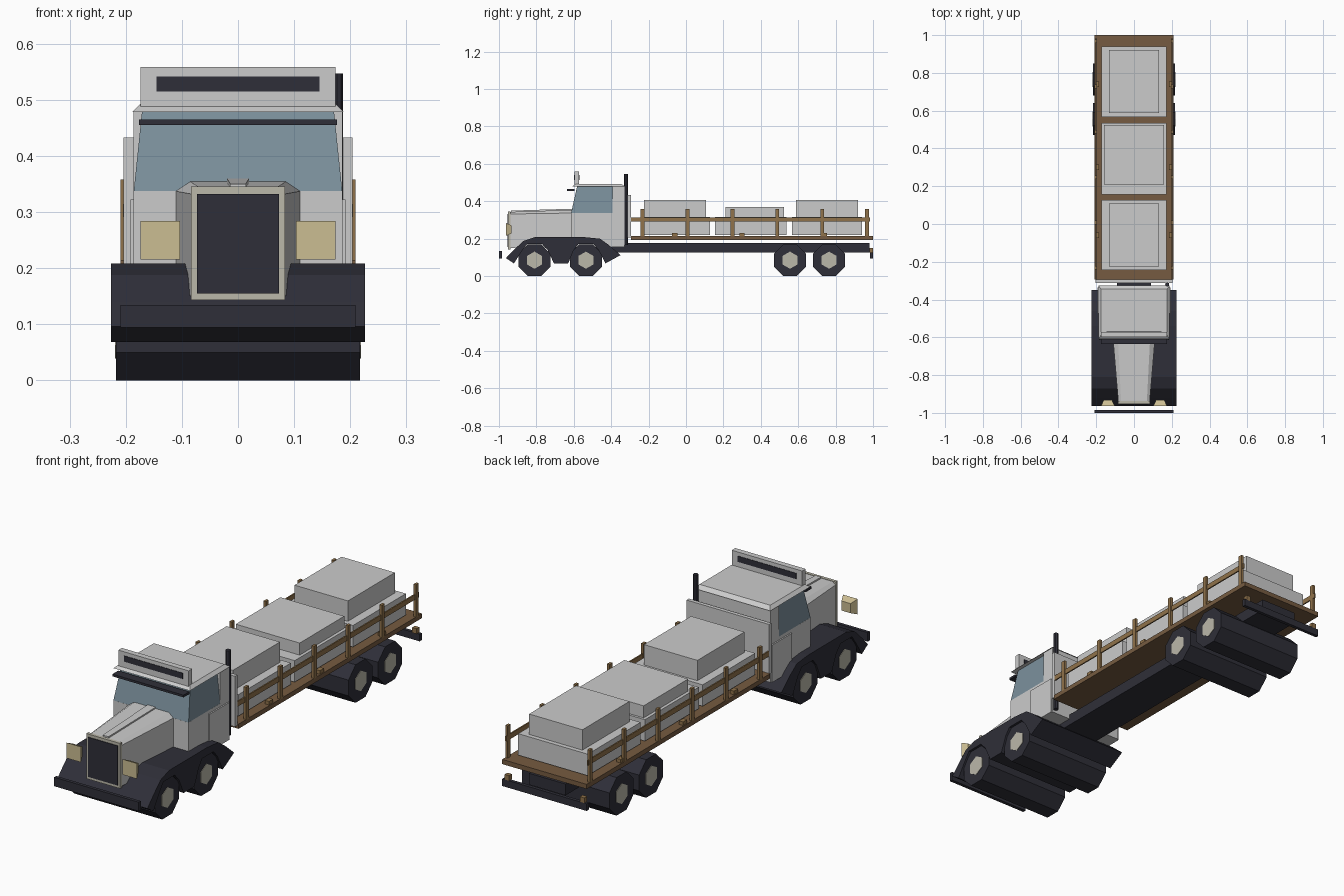
import bpy, bmesh, math
from mathutils import Matrix

if "Cube" in bpy.data.objects:
    bpy.data.objects.remove(bpy.data.objects["Cube"])


def mat(name, r, g, b):
    m = bpy.data.materials.new(name)
    m.diffuse_color = (r, g, b, 1)
    m.use_nodes = True
    m.node_tree.nodes["Principled BSDF"].inputs["Base Color"].default_value = m.diffuse_color
    return m


PAINT = mat("pale grey", 0.60, 0.60, 0.60)
DARK = mat("charcoal", 0.028, 0.028, 0.040)
GLASS = mat("blue glass", 0.20, 0.28, 0.335)
TRIM = mat("stone trim", 0.50, 0.48, 0.40)
LAMP = mat("cream lamp", 0.60, 0.51, 0.29)
PLANK = mat("brown plank", 0.18, 0.105, 0.052)
RAIL = mat("tan timber", 0.28, 0.17, 0.07)


def finish(name, bm, material):
    bmesh.ops.recalc_face_normals(bm, faces=bm.faces)
    me = bpy.data.meshes.new(name)
    bm.to_mesh(me)
    bm.free()
    me.materials.append(material)
    ob = bpy.data.objects.new(name, me)
    bpy.context.collection.objects.link(ob)
    return ob


def loft(name, rings, material):
    """Join closed rings of equal length and cap both ends."""
    bm = bmesh.new()
    vs = [[bm.verts.new(p) for p in ring] for ring in rings]
    n = len(vs[0])
    for a, b in zip(vs, vs[1:]):
        for i in range(n):
            bm.faces.new((a[i], a[(i + 1) % n], b[(i + 1) % n], b[i]))
    bm.faces.new(vs[0][::-1])
    bm.faces.new(vs[-1])
    return finish(name, bm, material)


def rect(x0, x1, y0, y1, z):
    return [(x0, y0, z), (x1, y0, z), (x1, y1, z), (x0, y1, z)]


def box(name, x, y, z, material):
    return loft(name, [rect(*x, *y, z[0]), rect(*x, *y, z[1])], material)


def wide(name, half, y, z, material):
    return box(name, (-half, half), y, z, material)


def drum(name, sides, radius, half, y, z, turn, material):
    """Prism lying along x."""
    ring = [(y + radius * math.cos(turn + i * math.tau / sides),
             z + radius * math.sin(turn + i * math.tau / sides)) for i in range(sides)]
    return loft(name, [[(x, *p) for p in ring] for x in (-half, half)], material)


# Wheels: full-width octagonal rollers with hexagonal hubs
for y in (-0.81, -0.535, 0.556, 0.765):
    drum("wheel", 8, 0.092, 0.217, y, 0.085, math.pi / 8, DARK)
    drum("hub", 6, 0.046, 0.219, y, 0.085, math.pi / 2, TRIM)

# Fenders: one profile arching over both front axles
fender = [(-0.963, 0.096), (-0.92, 0.068), (-0.88, 0.13), (-0.85, 0.172), (-0.77, 0.172),
          (-0.74, 0.14), (-0.706, 0.068), (-0.63, 0.068), (-0.60, 0.14), (-0.575, 0.172),
          (-0.495, 0.172), (-0.468, 0.14), (-0.43, 0.068), (-0.35, 0.112), (-0.415, 0.168),
          (-0.46, 0.20), (-0.54, 0.208), (-0.81, 0.208), (-0.87, 0.188), (-0.92, 0.14)]
loft("fenders", [[(x, *p) for p in fender] for x in (-0.226, 0.226)], DARK)

# Chassis and bumpers
wide("chassis", 0.09, (-0.62, 0.98), (0.125, 0.176), DARK)
wide("front_bumper", 0.209, (-1.0, -0.985), (0.094, 0.134), DARK)
wide("rear_bumper", 0.209, (0.985, 1.0), (0.095, 0.127), DARK)

# Hood: tapered six-sided loft with a raised centre strip
hood = []
for y, w, z, wt, zt in ((-0.942, 0.083, 0.332, 0.068, 0.343),
                        (-0.61, 0.111, 0.337, 0.085, 0.354)):
    hood.append([(-w, y, 0.15), (w, y, 0.15), (w, y, z), (wt, y, zt), (-wt, y, zt), (-w, y, z)])
loft("hood", hood, PAINT)
loft("hood_strip", [[(-w, y, z - 0.02), (w, y, z - 0.02), (w, y, z), (-w, y, z)]
                    for y, w, z in ((-0.935, 0.014, 0.350), (-0.61, 0.02, 0.360))], PAINT)

# Grille
wide("grille_frame", 0.084, (-0.952, -0.938), (0.143, 0.345), TRIM)
wide("grille", 0.073, (-0.955, -0.95), (0.155, 0.332), DARK)

# Cab: lower body, tapered glasshouse, rear wall, bevelled roof
wide("cab_body", 0.186, (-0.615, -0.33), (0.155, 0.337), PAINT)
loft("cab_glass", [rect(-0.186, 0.186, -0.615, -0.385, 0.335),
                   rect(-0.171, 0.171, -0.582, -0.385, 0.48)], GLASS)
wide("cab_rear", 0.186, (-0.392, -0.33), (0.335, 0.48), PAINT)
loft("roof", [rect(-0.189, 0.189, -0.61, -0.325, 0.478),
              rect(-0.175, 0.175, -0.59, -0.345, 0.492)], PAINT)
wide("roof_board", 0.174, (-0.597, -0.572), (0.488, 0.558), PAINT)
wide("roof_board_panel", 0.145, (-0.599, -0.570), (0.515, 0.541), DARK)
wide("sun_visor", 0.176, (-0.636, -0.595), (0.455, 0.465), DARK)
wide("headboard", 0.204, (-0.312, -0.295), (0.207, 0.433), PAINT)

# Exhaust stack on the right only
bm = bmesh.new()
bmesh.ops.create_cone(bm, cap_ends=True, segments=8, radius1=0.011, radius2=0.011, depth=0.38,
                      matrix=Matrix.Translation((0.176, -0.32, 0.357)))
finish("exhaust_stack", bm, DARK)

# Flat bed
wide("bed", 0.209, (-0.295, 1.0), (0.193, 0.214), PLANK)

# Mirrored side parts
for s in (-1, 1):
    def side(a, b):
        return tuple(sorted((s * a, s * b)))

    box("side_locker", side(0.15, 0.192), (-0.475, -0.335), (0.155, 0.322), PAINT)
    a, b = side(0.103, 0.174)
    loft("headlight", [[(a + i, y, 0.215 + i), (b - i, y, 0.215 + i),
                        (b - i, y, 0.284 - i), (a + i, y, 0.284 - i)]
                       for y, i in ((-0.963, 0), (-0.933, 0.013))], LAMP)
    box("tail_light", side(0.175, 0.197), (0.98, 1.0), (0.127, 0.15), RAIL)
    box("side_rail", side(0.199, 0.205), (-0.295, 0.985), (0.291, 0.314), RAIL)
    for i in range(6):
        y = -0.232 + 0.24 * i
        box("rail_post", side(0.197, 0.209), (y - 0.01, y + 0.01), (0.21, 0.358), RAIL)
    for y in (-0.06, 0.3, 0.74):
        box("cleat", side(0.185, 0.205), (y - 0.014, y + 0.014), (0.21, 0.23), RAIL)

# Cargo: stacked pairs of blocks
for low, high, half, top in (((-0.243, 0.128), (-0.225, 0.108), 0.132, 0.407),
                             ((0.155, 0.536), (0.21, 0.525), 0.158, 0.37),
                             ((0.566, 0.94), (0.588, 0.92), 0.132, 0.407)):
    wide("cargo_base", 0.172, low, (0.22, 0.316), PAINT)
    wide("cargo_top", half, high, (0.314, top), PAINT)
